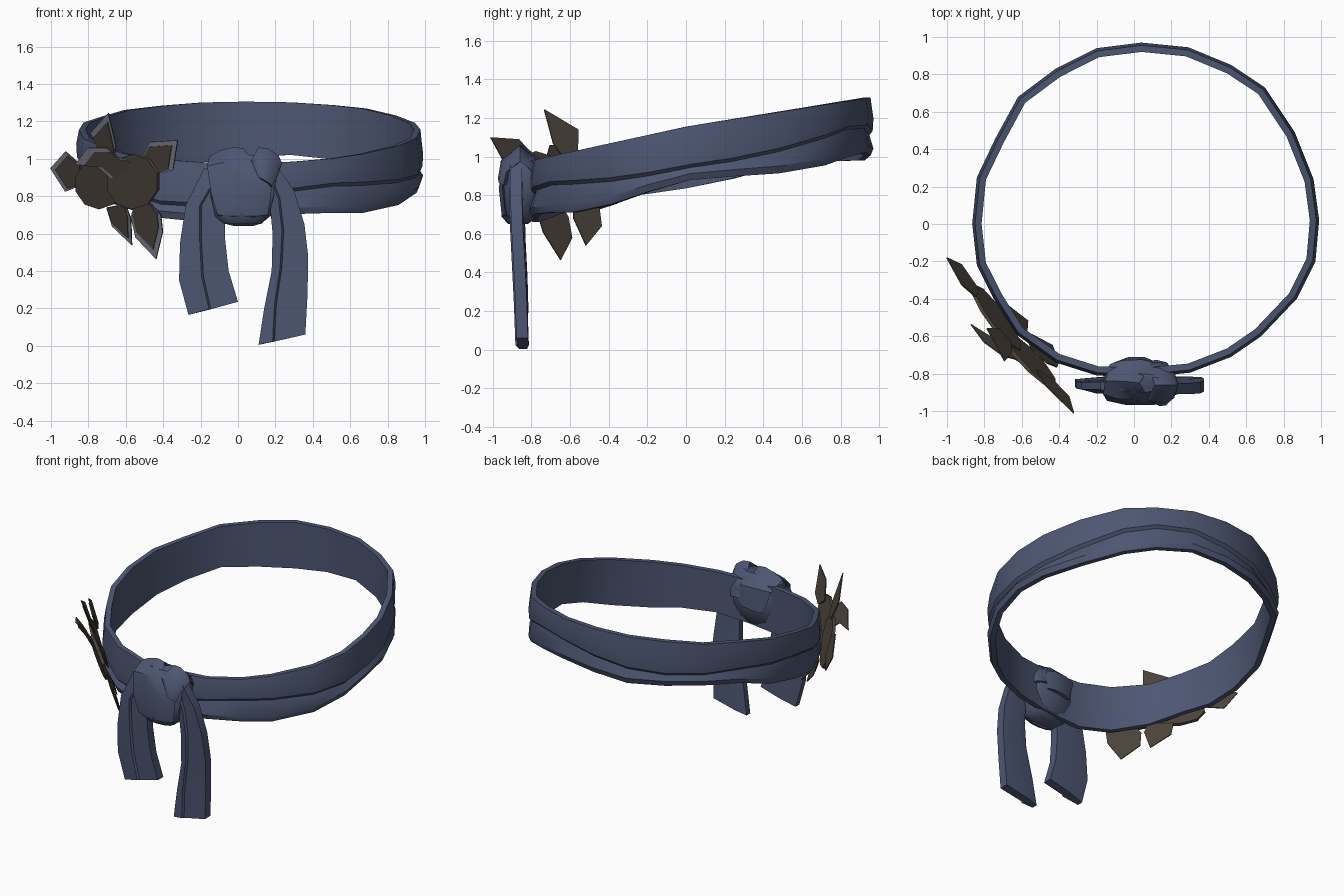
import bpy, bmesh, math
from mathutils import Vector as V

if "Cube" in bpy.data.objects:
    bpy.data.objects.remove(bpy.data.objects["Cube"])


def mat(name, c):
    m = bpy.data.materials.new(name)
    m.diffuse_color = (*c, 1)
    m.use_nodes = True
    m.node_tree.nodes["Principled BSDF"].inputs["Base Color"].default_value = m.diffuse_color
    return m


NAVY = mat("navy_cloth", (0.075, 0.095, 0.17))
BROWN = mat("dark_brown", (0.075, 0.060, 0.047))
GREY = mat("grey_trim", (0.22, 0.225, 0.28))


def make(name, verts, faces, mats, smooth=None):
    me = bpy.data.meshes.new(name)
    me.from_pydata([tuple(v) for v in verts], [], faces)
    for m in mats:
        me.materials.append(m)
    bm = bmesh.new()
    bm.from_mesh(me)
    bmesh.ops.recalc_face_normals(bm, faces=bm.faces)
    bm.to_mesh(me)
    bm.free()
    ob = bpy.data.objects.new(name, me)
    bpy.context.collection.objects.link(ob)
    if smooth:
        bpy.ops.object.select_all(action='DESELECT')
        ob.select_set(True)
        bpy.context.view_layer.objects.active = ob
        bpy.ops.object.shade_smooth_by_angle(angle=math.radians(smooth))
    return ob


def loft(name, rings, closed=False, smooth=40):
    n, k = len(rings[0]), len(rings)
    faces = []
    for i in range(k if closed else k - 1):
        a, b = i * n, (i + 1) % k * n
        faces += [(a + j, a + (j + 1) % n, b + (j + 1) % n, b + j) for j in range(n)]
    if not closed:
        faces += [tuple(range(n)), tuple(range((k - 1) * n, k * n))]
    return make(name, [p for r in rings for p in r], faces, [NAVY], smooth)


# belt band: 24-sided loop, tilted up toward the back, with a soft fold outside
outline = [(.04, .97), (.29, .945), (.52, .85), (.70, .73), (.86, .49), (.96, .24), (.99, .02),
           (.97, -.2), (.87, -.4), (.68, -.6), (.52, -.71), (.3, -.795), (.05, -.82), (-.2, -.81),
           (-.42, -.74), (-.63, -.59), (-.75, -.4), (-.84, -.22), (-.865, 0), (-.84, .25),
           (-.74, .46), (-.62, .68), (-.42, .83), (-.2, .94)]
rings = []
for i, (x, y) in enumerate(outline):
    (x0, y0), (x1, y1) = outline[i - 1], outline[(i + 1) % 24]
    nrm = V((y0 - y1, x1 - x0, 0)).normalized()
    if nrm.dot(V((x - .06, y - .07, 0))) < 0:
        nrm = -nrm
    top = 1.155 + .155 * y if y > 0 else 1.155 + .215 * y
    bot = top - .30 + .02 * math.sin(i * 1.3)
    f = .42 + .13 * math.sin(i * .8)          # wandering fold line
    prof = [(0, -.05), (1, -.05), (1, -.015), (f + .22, 0), (f, -.004), (f - .06, -.022), (.12, 0), (0, -.015)]
    rings.append([V((x, y, bot + (top - bot) * t)) + nrm * o for t, o in prof])
loft("belt_band", rings, True, 35)

# knot core
rings = []
for z, cx, rx, cy, ry in [(.65, .02, .10, -.87, .05), (.69, .02, .15, -.86, .095), (.80, .025, .185, -.845, .115),
                          (.91, .03, .195, -.84, .11), (.98, .03, .18, -.845, .085), (1.02, .03, .12, -.85, .05)]:
    ring = []
    for j in range(12):
        a = math.tau * j / 12
        c, s = math.cos(a), math.sin(a)
        ring.append(V((cx + rx * math.copysign(abs(c) ** .75, c), cy + ry * math.copysign(abs(s) ** .75, s), z)))
    rings.append(ring)
loft("knot_core", rings)


def ribbon(name, rows, th):
    """rows: left edge point, right edge point; thickness across the strip"""
    rings = []
    for i, (l, r) in enumerate(rows):
        l, r = V(l), V(r)
        a, b = rows[max(i - 1, 0)], rows[min(i + 1, len(rows) - 1)]
        along = (V(b[0]) + V(b[1]) - V(a[0]) - V(a[1])).normalized()
        n = along.cross(r - l).normalized() * th
        rings.append([l, l.lerp(r, .3) + n, l.lerp(r, .75) + n, r, l.lerp(r, .75) - n, l.lerp(r, .3) - n])
    return loft(name, rings)


# cloth wraps crossing over the knot
ribbon("knot_wrap_left", [((-.08, -.73, .80), (.10, -.73, .82)), ((-.13, -.75, .95), (.10, -.74, .95)),
                          ((-.155, -.84, 1.01), (.03, -.85, 1.055)), ((-.165, -.91, .96), (.08, -.93, .99)),
                          ((-.145, -.945, .82), (.18, -.95, .84)), ((-.11, -.935, .70), (.16, -.935, .70)),
                          ((-.08, -.88, .655), (.13, -.88, .655))], .02)
ribbon("knot_wrap_right", [((.07, -.74, .86), (.20, -.77, .84)), ((.08, -.77, .97), (.22, -.80, .93)),
                           ((.11, -.86, 1.06), (.235, -.86, .975)), ((.07, -.94, .99), (.215, -.93, .92)),
                           ((.11, -.95, .90), (.185, -.945, .85))], .025)


def tail(name, rows):
    """rows: z left, x left, z right, x right, x crease, y"""
    rings = []
    for zl, xl, zr, xr, xm, y in rows:
        zm = zl + (zr - zl) * (xm - xl) / (xr - xl)
        rings.append([V((xl, y - .015, zl)), V((xm - .005, y - .035, zm)), V((xm + .005, y - .022, zm)),
                      V((xr, y - .03, zr)), V((xr, y + .03, zr)), V((xm, y + .035, zm)), V((xl, y + .025, zl))])
    return loft(name, rings)


# hanging ends
tail("left_tail", [(.95, -.18, .90, -.03, -.1, -.87), (.75, -.28, .75, -.07, -.2, -.87), (.55, -.31, .58, -.07, -.2, -.865),
                   (.35, -.315, .40, -.05, -.19, -.855), (.165, -.265, .235, 0, -.15, -.85)])
tail("right_tail", [(.86, .12, .96, .21, .17, -.88), (.76, .17, .83, .30, .22, -.88), (.60, .185, .65, .355, .24, -.875),
                    (.40, .18, .48, .375, .23, -.865), (.20, .14, .28, .372, .20, -.855),
                    (.005, .11, .06, .36, .19, -.848)])


def plate(name, pts, normal, front, th=.006):
    """thin flat plate: front material on the face toward the viewer, brown elsewhere"""
    n = len(pts)
    vs = [p + normal * th for p in pts] + list(pts)
    faces = [tuple(range(n)), tuple(range(n, 2 * n))]
    faces += [(j, (j + 1) % n, n + (j + 1) % n, n + j) for j in range(n)]
    ob = make(name, vs, faces, [BROWN, GREY])
    ob.data.polygons[0].material_index = 1 if front == GREY else 0


def flower(name, cx, cz, y0, a, b, radius, petals):
    """tilted plane y = y0 - a(x-cx) - b(z-cz); petals drawn in front view, with outward lift at the tip"""
    nrm = V((-a, -1, -b)).normalized()

    def at(x, z, lift=0):
        return V((x, y0 - a * (x - cx) - b * (z - cz) - lift, z))
    for i, (lift, pts) in enumerate(petals):
        far = max(math.hypot(x - cx, z - cz) for x, z in pts)
        P = [at(x, z, lift * math.hypot(x - cx, z - cz) / far) for x, z in pts]
        plate(f"{name}_petal_{i}", P, nrm, GREY)
        base = (P[0] + P[-1]) / 2              # brown centre leaves a grey rim on the outer edges
        side = (P[-1] - P[0]) * .04
        Q = [P[0] + side] + [base + (p - base) * .82 for p in P[1:-1]] + [P[-1] - side]
        plate(f"{name}_petal_centre_{i}", [q + nrm * .007 for q in Q], nrm, BROWN, .004)
    disc = [at(cx + radius * math.cos(math.tau * (j + .5) / 10), cz + radius * 1.05 * math.sin(math.tau * (j + .5) / 10))
            for j in range(10)]
    plate(f"{name}_disc", [p + nrm * .012 for p in disc], nrm, BROWN, .02)


# two overlapping flowers on the front left; each petal runs base, outer edge, base
flower("front_flower", -.545, .885, -.71, .95, .4, .14,
       [(0, [(-.52, .99), (-.50, 1.03), (-.47, 1.09), (-.32, 1.10), (-.345, .94), (-.43, .92)]),
        (.10, [(-.60, .89), (-.68, .90), (-.75, .96), (-.87, .97), (-.80, 1.06), (-.70, 1.06), (-.64, 1.01), (-.57, .99)]),
        (0, [(-.46, .76), (-.41, .70), (-.40, .61), (-.435, .465), (-.545, .58), (-.57, .69), (-.55, .76)])])
flower("rear_flower", -.72, .875, -.49, 1.25, .5, .13,
       [(.02, [(-.72, 1.0), (-.785, 1.14), (-.69, 1.245), (-.65, 1.07), (-.66, .98)]),
        (0, [(-.83, .86), (-.92, .825), (-1.0, .95), (-.92, 1.04), (-.84, .97)]),
        (0, [(-.60, .76), (-.57, .68), (-.565, .54), (-.67, .64), (-.70, .74)])])
